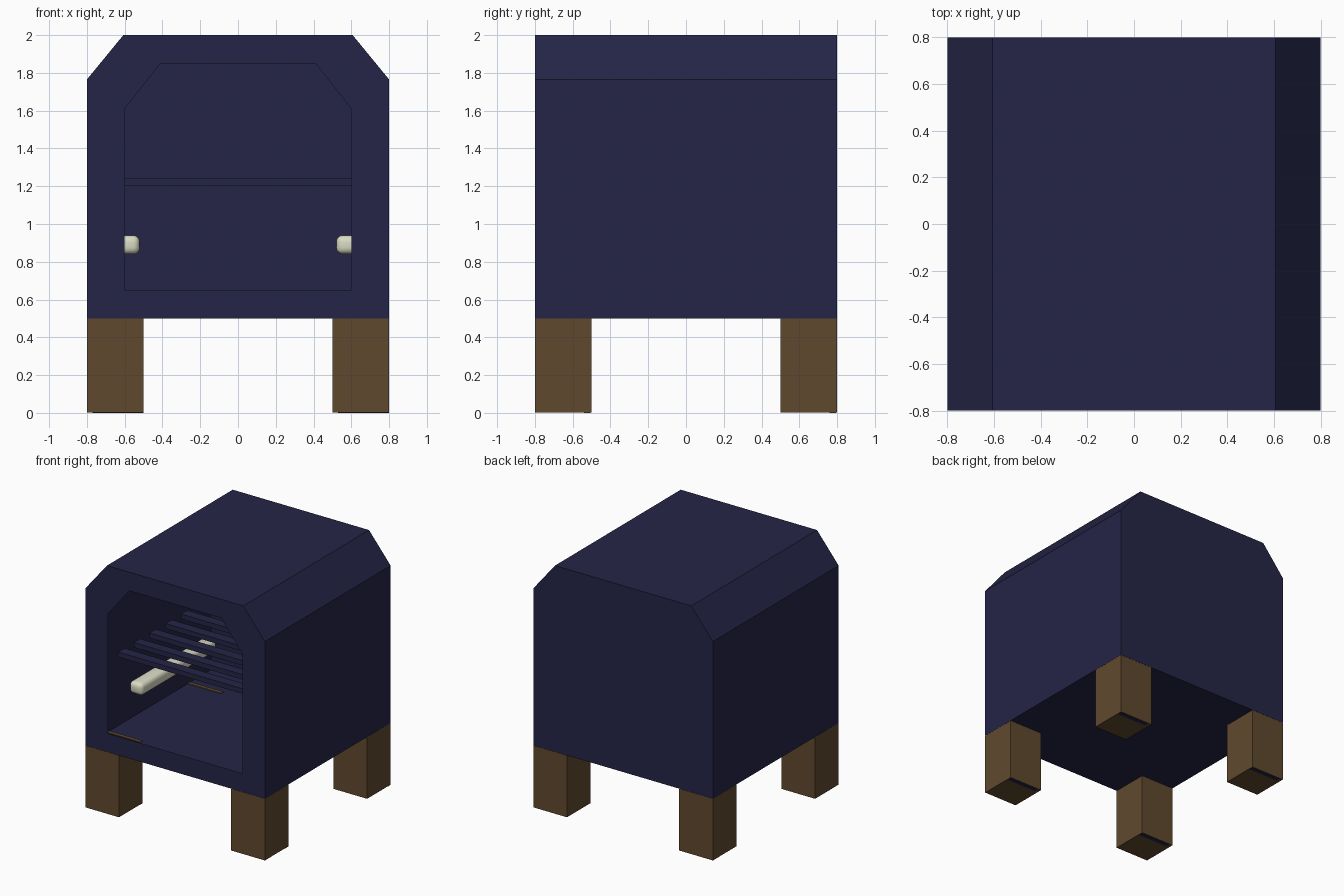
import bpy, bmesh

if "Cube" in bpy.data.objects:
    bpy.data.objects.remove(bpy.data.objects["Cube"])


def material(name, rgb):
    m = bpy.data.materials.new(name)
    m.diffuse_color = (*rgb, 1)
    m.use_nodes = True
    m.node_tree.nodes["Principled BSDF"].inputs["Base Color"].default_value = m.diffuse_color
    return m


NAVY = material("navy metal", (0.018, 0.018, 0.063))
BROWN = material("brown wood", (0.115, 0.066, 0.027))
CREAM = material("cream rail", (0.70, 0.70, 0.55))


def finish(name, bm, mat):
    me = bpy.data.meshes.new(name)
    bm.to_mesh(me)
    bm.free()
    me.materials.append(mat)
    ob = bpy.data.objects.new(name, me)
    bpy.context.scene.collection.objects.link(ob)
    return ob


def box(name, lo, hi, mat, bevel=0):
    bm = bmesh.new()
    bmesh.ops.create_cube(bm, size=1)
    for v in bm.verts:
        v.co = [(a + b) / 2 + c * (b - a) for a, b, c in zip(lo, hi, v.co)]
    if bevel:
        bmesh.ops.bevel(bm, geom=bm.edges[:], offset=bevel, segments=4,
                        profile=0.5, affect='EDGES')
        for f in bm.faces:
            f.smooth = True
    return finish(name, bm, mat)


def outline(w, bottom, shoulder, top_w, top):
    return [(-w, bottom), (w, bottom), (w, shoulder),
            (top_w, top), (-top_w, top), (-w, shoulder)]


# Hollow body with a framed opening at the front
outer = outline(0.8, 0.5, 1.765, 0.607, 2.0)
inner = outline(0.6, 0.65, 1.61, 0.41, 1.85)
bm = bmesh.new()
front = [bm.verts.new((x, -0.8, z)) for x, z in outer]
back = [bm.verts.new((x, 0.8, z)) for x, z in outer]
hole = [bm.verts.new((x, -0.8, z)) for x, z in inner]
n = len(outer)
for i in range(n):
    j = (i + 1) % n
    bm.faces.new((front[i], back[i], back[j], front[j]))
    bm.faces.new((front[i], front[j], hole[j], hole[i]))
bm.faces.new(back[::-1])
bmesh.ops.recalc_face_normals(bm, faces=bm.faces[:])
finish("body", bm, NAVY)

# Grill bars
for i in range(7):
    y = -0.6 + 0.2 * i
    box("grill_bar", (-0.62, y - 0.04, 1.2), (0.62, y + 0.04, 1.24), NAVY)

# Legs with a dark strip underneath, and the strip where each shows on the floor
for sx in (-1, 1):
    for sy in (-1, 1):
        x, y = 0.65 * sx, 0.65 * sy
        box("leg", (x - 0.15, y - 0.15, 0.002), (x + 0.15, y + 0.15, 0.499), BROWN)
        box("leg_foot_strip", (x - 0.12, y + 0.11, 0), (x + 0.15, y + 0.145, 0.004), NAVY)
        ye = 0.515 * sy
        box("leg_top_strip", (x - 0.149, ye - 0.015, 0.498), (x + 0.149, ye + 0.015, 0.505), BROWN)
    # Rounded side rails
    a, b = sorted((0.52 * sx, 0.64 * sx))
    box("side_rail", (a, -0.48, 0.84), (b, 0.48, 0.94), CREAM, 0.035)
